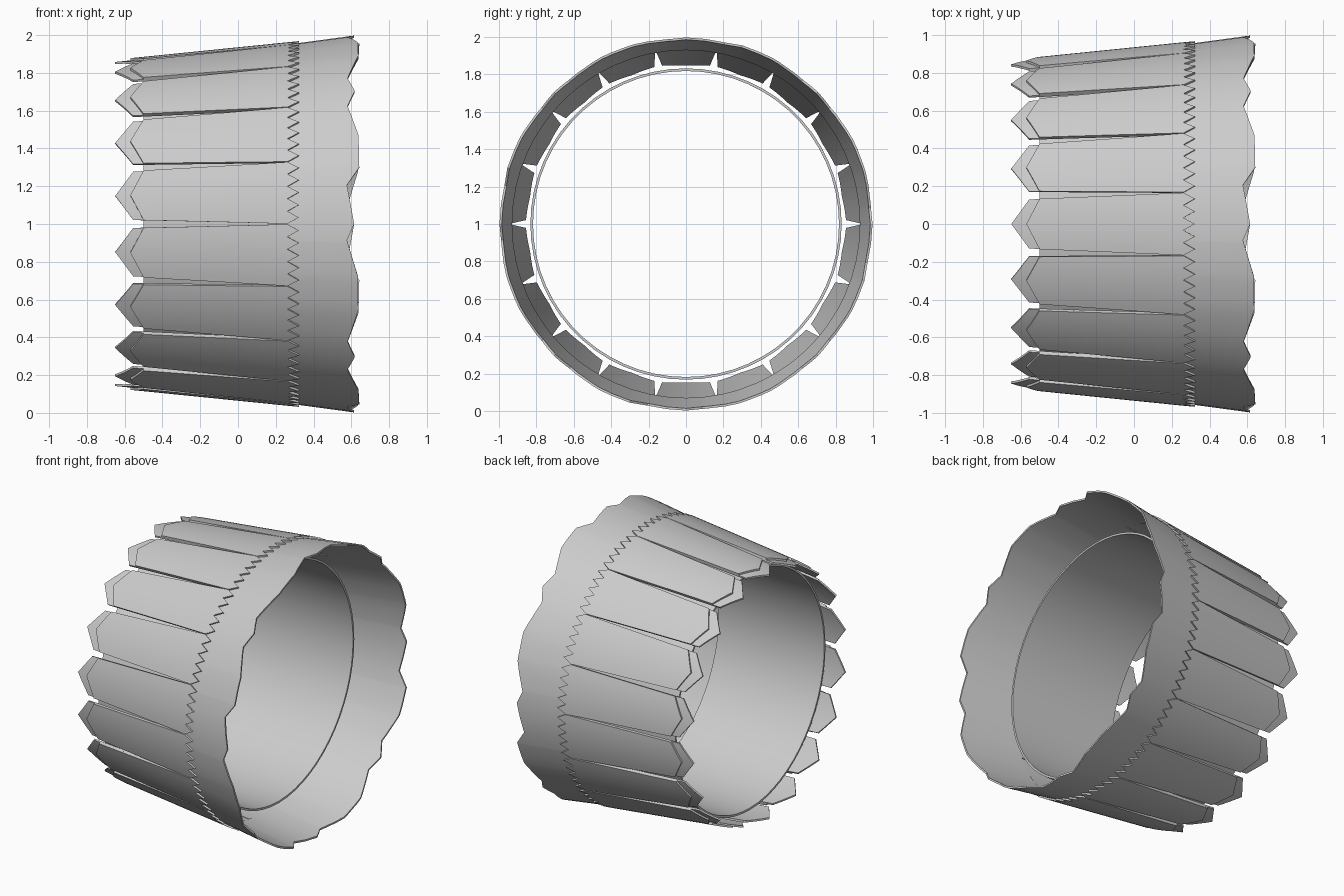
import bpy, bmesh, math

if "Cube" in bpy.data.objects:
    bpy.data.objects.remove(bpy.data.objects["Cube"])

grey = bpy.data.materials.new("light_grey")
grey.diffuse_color = (0.6, 0.6, 0.6, 1)
grey.use_nodes = True
grey.node_tree.nodes["Principled BSDF"].inputs["Base Color"].default_value = grey.diffuse_color


def finish(name, bm):
    bmesh.ops.recalc_face_normals(bm, faces=bm.faces)
    mesh = bpy.data.meshes.new(name)
    bm.to_mesh(mesh)
    bm.free()
    mesh.materials.append(grey)
    ob = bpy.data.objects.new(name, mesh)
    bpy.context.collection.objects.link(ob)
    bpy.context.view_layer.objects.active = ob
    ob.select_set(True)
    bpy.ops.object.shade_smooth_by_angle(angle=math.radians(30))
    ob.select_set(False)
    return ob


def shell(bm, columns, radius, thick, closed=False, rows=4):
    """Thick sheet round the x axis; each column is (left x, right x, angle function of x)."""
    layers = []
    for inset in (0, thick):
        grid = []
        for left, right, angle in columns:
            line = []
            for j in range(rows + 1):
                x = left + (right - left) * j / rows
                a, r = math.radians(angle(x)), radius(x) - inset
                line.append(bm.verts.new((x, r * math.cos(a), 1 + r * math.sin(a))))
            grid.append(line)
        layers.append(grid)
    outer, inner = layers
    n = len(columns)
    for i in range(n if closed else n - 1):
        k = (i + 1) % n
        for g in layers:
            for j in range(rows):
                bm.faces.new((g[i][j], g[k][j], g[k][j + 1], g[i][j + 1]))
        for j in (0, rows):
            bm.faces.new((outer[i][j], outer[k][j], inner[k][j], inner[i][j]))
    if not closed:
        for i in (0, n - 1):
            for j in range(rows):
                bm.faces.new((outer[i][j], outer[i][j + 1], inner[i][j + 1], inner[i][j]))


def petal_radius(x):
    return 0.966 + 0.101 * (x - 0.3)


def petal_columns(centre, tip, corner, right):
    cols = []
    for i in range(11):
        u = i / 5 - 1

        def angle(x, u=u):
            half = 9.95 - 1.25 * (0.28 - min(x, 0.28)) / 0.78
            return centre + u * half
        cols.append((tip + (corner - tip) * abs(u), right(i), angle))
    return cols


# Overlapping outer petals with a sawtooth seam, and pointed lips below them
petals, lips = bmesh.new(), bmesh.new()
for k in range(18):
    centre = 10 + 20 * k
    shell(petals, petal_columns(centre, -0.57, -0.50, lambda i: 0.322 if i % 2 else 0.262),
          petal_radius, 0.012)
    shell(lips, petal_columns(centre, -0.65, -0.555, lambda i: 0.2),
          lambda x: petal_radius(x) - 0.012, 0.012)
finish("outer_petals", petals)
finish("petal_lips", lips)

# Flared band with a scalloped rim repeating every quarter turn
rim = [(0, 0.615), (5, 0.577), (16, 0.634), (27, 0.637), (39, 0.58),
       (45, 0.618), (51, 0.58), (62, 0.638), (72.5, 0.642), (78, 0.577), (90, 0.615)]


def rim_x(a):
    a %= 90
    for (a0, x0), (a1, x1) in zip(rim, rim[1:]):
        if a <= a1:
            return x0 + (x1 - x0) * (a - a0) / (a1 - a0)


angles = set(range(0, 360, 6)) | {q + a for q in (0, 90, 180, 270) for a, _ in rim[:-1]}
band = bmesh.new()
shell(band, [(0.2, rim_x(a), lambda x, a=a: a) for a in sorted(angles)],
      lambda x: 0.955 + 0.135 * (x - 0.3), 0.012, closed=True)
finish("flared_band", band)

# Inner sleeve
sleeve = bmesh.new()
shell(sleeve, [(-0.5, 0.32, lambda x, a=a: a) for a in range(0, 360, 6)],
      lambda x: 0.832, 0.014, closed=True, rows=1)
finish("inner_sleeve", sleeve)
